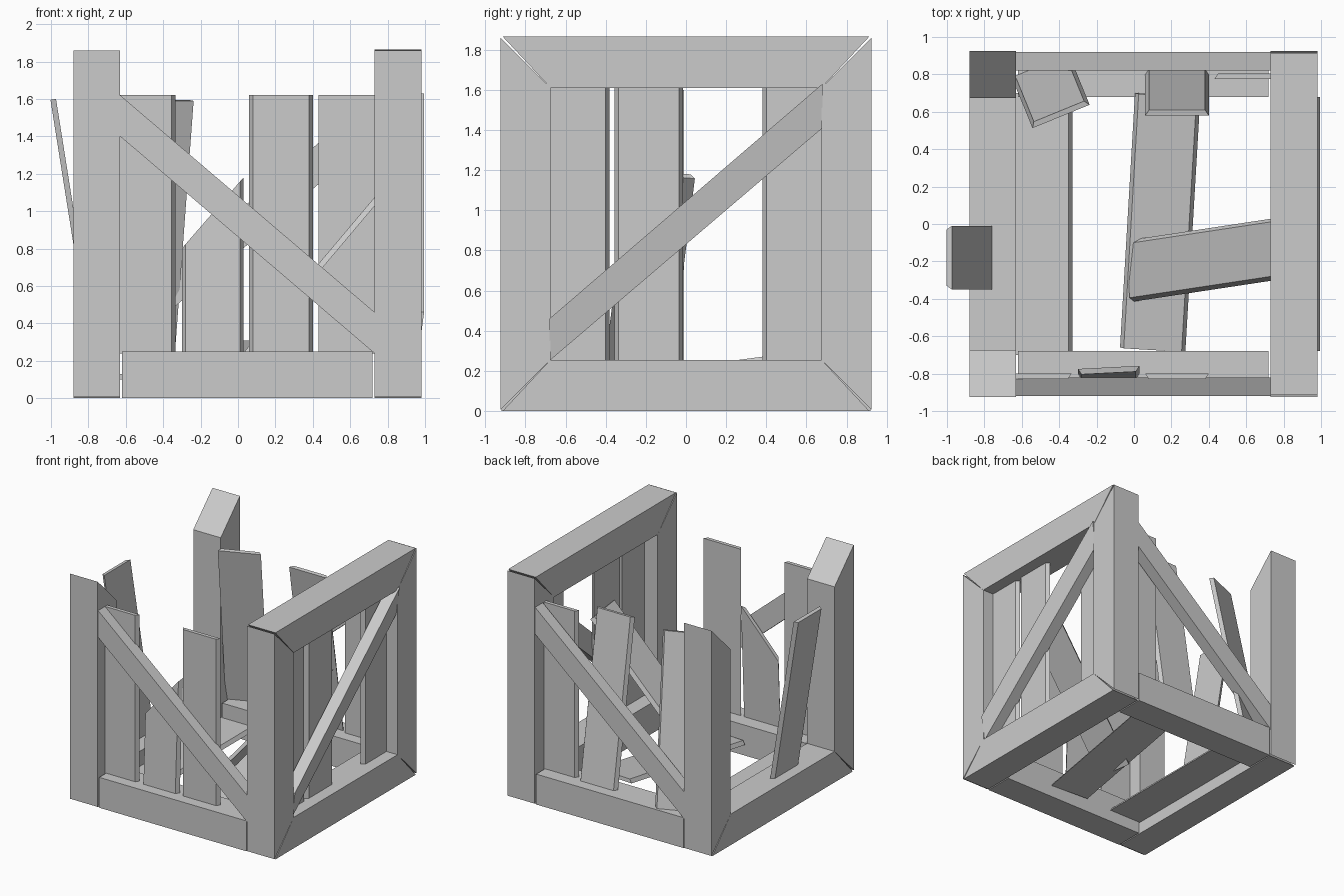
import bpy, bmesh
from mathutils import Vector

cube = bpy.data.objects.get("Cube")
if cube:
    bpy.data.objects.remove(cube, do_unlink=True)

GREY = (0.6, 0.6, 0.6, 1.0)
mat = bpy.data.materials.new("pale_grey_wood")
mat.use_nodes = True
mat.diffuse_color = GREY
bsdf = next(n for n in mat.node_tree.nodes if n.type == 'BSDF_PRINCIPLED')
bsdf.inputs["Base Color"].default_value = GREY
bsdf.inputs["Roughness"].default_value = 0.8


def loft(name, ring_a, ring_b):
    """Closed solid between two matching outlines."""
    bm = bmesh.new()
    a = [bm.verts.new(p) for p in ring_a]
    b = [bm.verts.new(p) for p in ring_b]
    bm.faces.new(a)
    bm.faces.new(b)
    for i in range(len(a)):
        j = (i + 1) % len(a)
        bm.faces.new((a[i], a[j], b[j], b[i]))
    bmesh.ops.recalc_face_normals(bm, faces=bm.faces)
    me = bpy.data.meshes.new(name)
    bm.to_mesh(me)
    bm.free()
    me.materials.append(mat)
    ob = bpy.data.objects.new(name, me)
    bpy.context.collection.objects.link(ob)
    return ob


def plank(name, base, top, width, out, thick=0.03, rise=(0, 0)):
    """Board whose outer face is narrowed by bevelled sides; rise slants its top."""
    base, top, out = Vector(base), Vector(top), Vector(out)
    u = (top - base).normalized()
    n = (out - u * out.dot(u)).normalized()
    w = u.cross(n)
    h, bevel = width / 2, 0.02
    section = [(-h, 0), (h, 0), (h - bevel, thick), (bevel - h, thick)]

    def lift(s):
        return rise[0] + (rise[1] - rise[0]) * (s + h) / width

    loft(name, [base + w * s + n * t for s, t in section],
         [top + w * s + n * t + u * lift(s) for s, t in section])


# Overall sizes
XL, XR, Y, H, B = -0.88, 0.98, 0.925, 1.865, 0.25
YI, ZB, ZT = Y - B, 0.255, 1.61
GAP = 0.012

# Mitred side frames; the left one has lost its top beam
for side, x0 in (("left", XL), ("right", XR - B)):
    def extrude(name, outline):
        loft(side + name, [(x0, y, z) for y, z in outline],
             [(x0 + B, y, z) for y, z in outline])
    for end, s in (("_front_post", -1), ("_back_post", 1)):
        extrude(end, [(s * Y, GAP / 2), (s * Y, H - GAP / 2), (s * YI, ZT), (s * YI, ZB)])
    extrude("_bottom_beam", [(GAP - Y, 0), (Y - GAP, 0), (YI, ZB), (-YI, ZB)])
    if side == "right":
        extrude("_top_beam", [(GAP - Y, H), (Y - GAP, H), (YI, ZT), (-YI, ZT)])

# Front and back: bottom beam and diagonal brace
A, C = XL + B, XR - B
for side, s in (("front", -1), ("back", 1)):
    beam = [(A + 0.01, 0), (C - 0.01, 0), (C - 0.01, B), (A + 0.01, B)]
    loft(side + "_bottom_beam", [(x, s * 0.92, z) for x, z in beam],
         [(x, s * 0.68, z) for x, z in beam])
    hi, lo = (A, C) if s < 0 else (C, A)
    brace = [(hi, 1.40), (hi, 1.62), (lo, 0.46), (lo, 0.24)]
    loft(side + "_brace", [(x, s * 0.92, z) for x, z in brace],
         [(x, s * 0.82, z) for x, z in brace])

# Right brace, slightly twisted so its upper edge stands proud
brace = [(-0.68, 0.25, 0.967), (-0.68, 0.46, 0.995), (0.68, 1.63, 0.995), (0.68, 1.41, 0.967)]
loft("right_brace", [(x, y, z) for y, z, x in brace],
     [(x - 0.1, y, z) for y, z, x in brace])

# Front planks, one of them snapped
FRONT, BACK, LEFT, RIGHT, UP = (0, -1, 0), (0, 1, 0), (-1, 0, 0), (1, 0, 0), (0, 0, 1)
for name, x0, x1 in (("front_plank_left", -0.66, -0.335), ("front_plank_right", 0.06, 0.40)):
    x = (x0 + x1) / 2
    plank(name, (x, -0.80, 0.24), (x, -0.80, 1.62), x1 - x0, FRONT)
plank("front_broken_plank", (-0.135, -0.80, 0.24), (-0.135, -0.775, 0.80), 0.33, FRONT,
      rise=(0, 0.38))

# Back planks: one straight, two leaning inward
plank("back_plank", (0.59, 0.775, 0.24), (0.59, 0.775, 1.62), 0.32, BACK)
plank("back_leaning_plank", (0.23, 0.80, 0.24), (0.23, 0.58, 1.59), 0.34, BACK)
plank("back_twisted_plank", (-0.49, 0.82, 0.24), (-0.39, 0.575, 1.59), 0.33, (-0.38, 0.93, 0))

# Right planks
for i, (y0, y1) in enumerate(((-0.71, -0.38), (-0.355, -0.015), (0.38, 0.71))):
    y = (y0 + y1) / 2
    plank("right_plank_%d" % (i + 1), (0.85, y, 0.24), (0.85, y, 1.62), y1 - y0, RIGHT)

# Left plank leaning outward
plank("left_leaning_plank", (-0.757, -0.18, 0.24), (-0.973, -0.18, 1.60), 0.34, LEFT)

# Floor planks and the fallen plank
plank("floor_plank", (-0.49, -0.70, 0.10), (-0.49, 0.70, 0.10), 0.32, UP)
plank("floor_loose_plank", (0.10, -0.67, 0.10), (0.18, 0.69, 0.28), 0.35, UP)
plank("fallen_plank", (-0.01, -0.25, 0.15), (0.85, -0.12, 1.17), 0.33, (-1, 0, 0.85))
